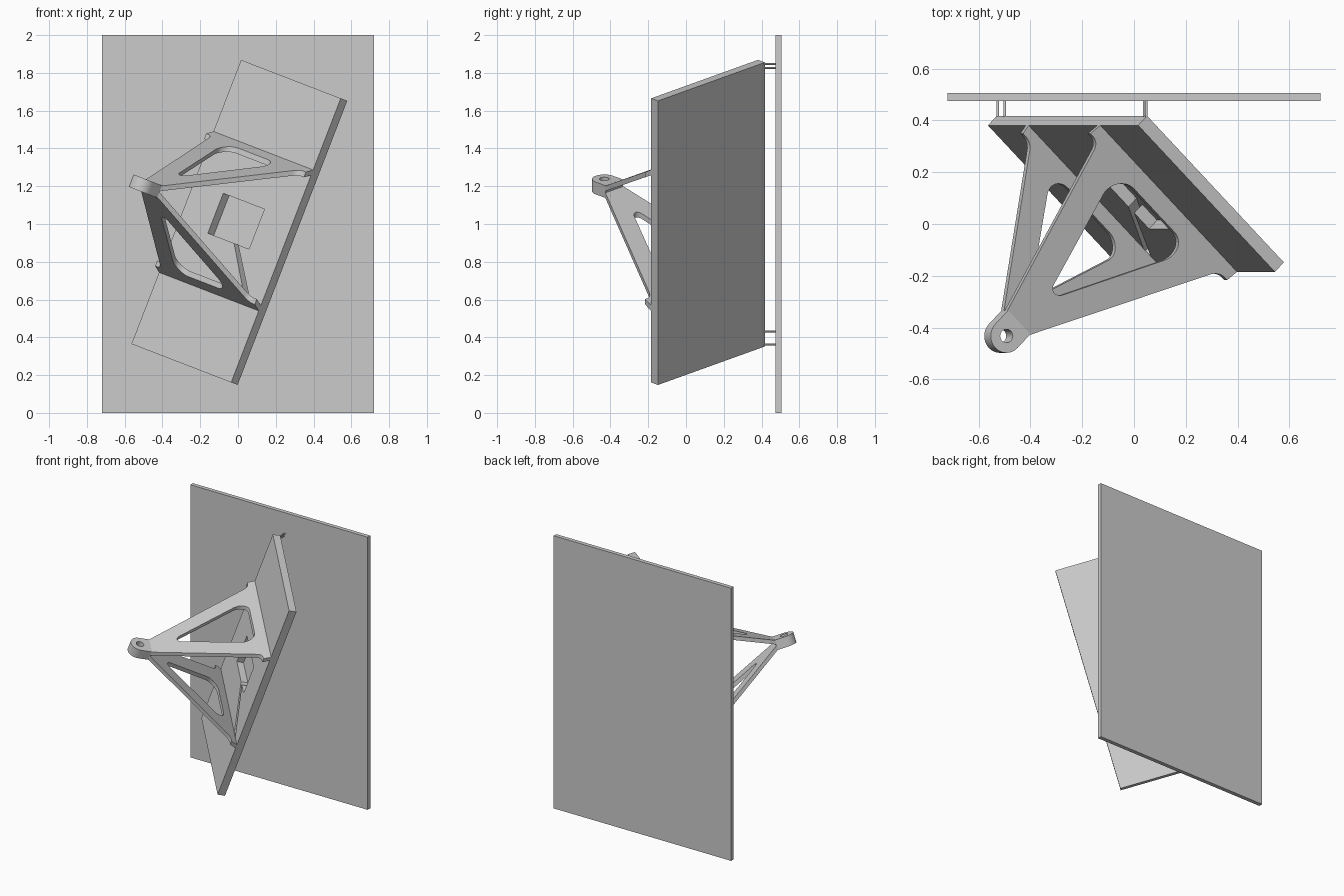
import bpy, bmesh, math
from mathutils import Matrix, Vector

if "Cube" in bpy.data.objects:
    bpy.data.objects.remove(bpy.data.objects["Cube"])

grey = bpy.data.materials.new("plain_grey")
grey.use_nodes = True
grey.diffuse_color = (0.6, 0.6, 0.6, 1)
grey.node_tree.nodes["Principled BSDF"].inputs["Base Color"].default_value = (0.6, 0.6, 0.6, 1)

# Tilted frame: x runs along the panel, y across it, z out of its front
TILT = math.radians(21.1)
along = Vector((math.sin(TILT), 0, math.cos(TILT)))
side = Vector((-math.cos(TILT), 0, math.sin(TILT)))
across = (side + Vector((0, 1, 0))).normalized()
out = along.cross(across)
FRAME = Matrix((along, across, out)).transposed().to_4x4()
FRAME.translation = (-0.01, 0.098, 1.015)


def rounded(corners, steps=10):
    """Outline from (x, y, radius) corners with true arc fillets."""
    pts = []
    for i, (x, y, r) in enumerate(corners):
        p = Vector((x, y, 0))
        if not r:
            pts.append(p)
            continue
        a = (Vector((*corners[i - 1][:2], 0)) - p).normalized()
        b = (Vector((*corners[(i + 1) % len(corners)][:2], 0)) - p).normalized()
        half = a.angle(b) / 2
        centre = p + (a + b).normalized() * r / math.sin(half)
        reach = r / math.tan(half)
        start = (p + a * reach - centre).normalized()
        end = (p + b * reach - centre).normalized()
        pts += [centre + start.slerp(end, k / steps) * r for k in range(steps + 1)]
    return pts


def polygon(points):
    return [Vector((x, y, 0)) for x, y in points]


def circle(x, y, r, n=32):
    return [Vector((x + r * math.cos(2 * math.pi * k / n), y + r * math.sin(2 * math.pi * k / n), 0))
            for k in range(n)]


def finish(name, mesh, matrix):
    mesh.materials.clear()
    mesh.materials.append(grey)
    obj = bpy.data.objects.new(name, mesh)
    bpy.context.collection.objects.link(obj)
    obj.matrix_world = matrix
    bpy.ops.object.select_all(action='DESELECT')
    obj.select_set(True)
    bpy.context.view_layer.objects.active = obj
    bpy.ops.object.shade_smooth_by_angle(angle=math.radians(30))
    return obj


def slab(name, outlines, thickness, placing):
    """Extruded flat outline (later outlines are holes), placed in the tilted frame."""
    curve = bpy.data.curves.new(name + "_outline", 'CURVE')
    curve.dimensions = '2D'
    curve.fill_mode = 'BOTH'
    curve.extrude = thickness / 2
    for pts in outlines:
        spline = curve.splines.new('POLY')
        spline.points.add(len(pts) - 1)
        for sp, p in zip(spline.points, pts):
            sp.co = (p.x, p.y, 0, 1)
        spline.use_cyclic_u = True
    temp = bpy.data.objects.new(name + "_temp", curve)
    bpy.context.collection.objects.link(temp)
    deps = bpy.context.evaluated_depsgraph_get()
    mesh = bpy.data.meshes.new_from_object(temp.evaluated_get(deps))
    bpy.data.objects.remove(temp)
    mesh.name = name
    mesh.transform(placing)
    bm = bmesh.new()
    bm.from_mesh(mesh)
    bmesh.ops.remove_doubles(bm, verts=bm.verts, dist=1e-5)
    bmesh.ops.recalc_face_normals(bm, faces=bm.faces)
    bm.to_mesh(mesh)
    bm.free()
    return finish(name, mesh, FRAME)


def flat(height):
    """Placing for a sheet parallel to the panel."""
    return Matrix(((0, 1, 0, 0), (1, 0, 0, 0), (0, 0, 1, height), (0, 0, 0, 1)))


# Upright back board
bm = bmesh.new()
bmesh.ops.create_cube(bm, size=1)
bmesh.ops.scale(bm, vec=(1.44, 0.03, 2), verts=bm.verts)
board = bpy.data.meshes.new("back_board")
bm.to_mesh(board)
bm.free()
finish("back_board", board, Matrix.Translation((0, 0.49, 1)))

# Tilted panel: front layer with a pocket and its narrow channel, over a thin backing
edge = polygon([(-0.4, -0.806), (0.4, -0.806), (0.4, 0.806), (-0.4, 0.806)])
pocket = polygon([(-0.165, -0.113), (-0.078, -0.113), (-0.315, -0.37), (-0.29, -0.39),
                  (-0.045, -0.113), (0.165, -0.113), (0.165, 0.113), (-0.165, 0.113)])
slab("tilted_panel", [edge, pocket], 0.047, flat(-0.0235))
slab("panel_backing", [edge], 0.005, flat(-0.0495))

# Pair of triangular arms, leaning together towards the lug
half = [(0.4, 0, 0), (0.4, 0.045, 0), (0.353, 0.045, 0.05), (0.065, 0.68, 0)]
outer = rounded(half + [(-x, y, r) for x, y, r in reversed(half)])
opening = rounded([(-0.22, 0.065, 0.065), (0.22, 0.065, 0.065), (0, 0.56, 0.03)])
lean = Matrix(((0, -0.541, 1, 0.385), (1, 0, 0, 0), (0, 1, 0, 0), (0, 0, 0, 1)))
arms = slab("triangular_arms", [outer, opening], 0.03, lean)
arms.modifiers.new("both_sides", 'MIRROR')

# Lug with a round hole where the arms meet
lug = rounded([(-0.065, 0.675, 0), (0.065, 0.675, 0), (0.065, 0.815, 0.0649), (-0.065, 0.815, 0.0649)])
upright = Matrix(((0, 0, 1, 0), (1, 0, 0, 0), (0, 1, 0, 0), (0, 0, 0, 1)))
slab("pivot_lug", [lug, circle(0, 0.75, 0.026)], 0.07, upright)

# Thin pins tying the panel's rear edge to the back board
for i, u in enumerate((-0.795, -0.72, 0.775, 0.797)):
    spot = FRAME @ Vector((u, 0.396, -0.048))
    bm = bmesh.new()
    bmesh.ops.create_cone(bm, cap_ends=True, segments=12, radius1=0.005, radius2=0.005, depth=0.07)
    mesh = bpy.data.meshes.new("pin")
    bm.to_mesh(mesh)
    bm.free()
    finish(f"tie_pin_{i + 1}", mesh,
           Matrix.Translation((spot.x, 0.445, spot.z)) @ Matrix.Rotation(math.pi / 2, 4, 'X'))
